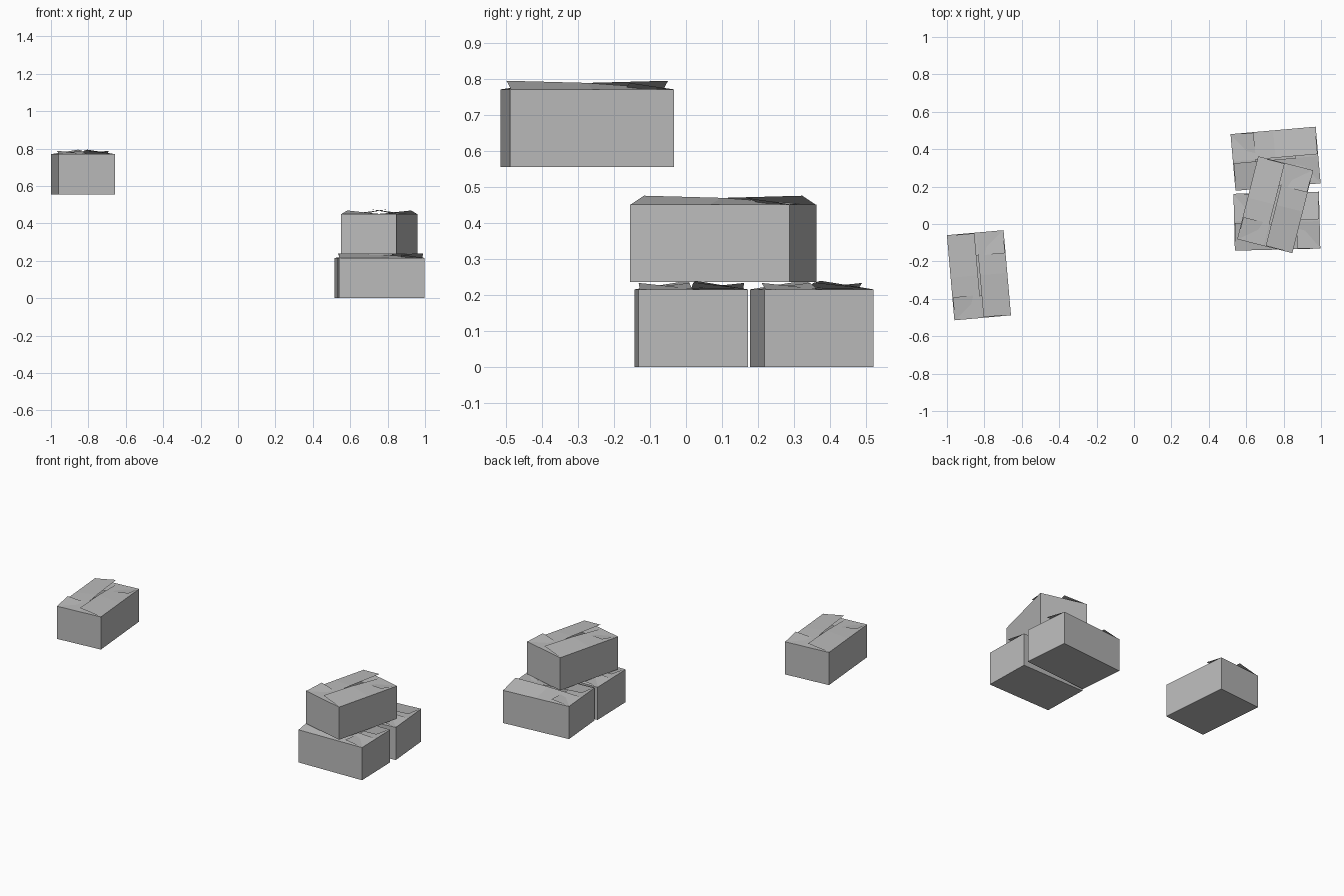
import bpy, bmesh, math
from mathutils import Matrix, Vector

cube = bpy.data.objects.get("Cube")
if cube:
    bpy.data.objects.remove(cube, do_unlink=True)

# One plain grey for all the cartons
grey = bpy.data.materials.new("carton_grey")
grey.use_nodes = True
grey.diffuse_color = (0.5, 0.5, 0.5, 1)
grey.node_tree.nodes["Principled BSDF"].inputs["Base Color"].default_value = (0.5, 0.5, 0.5, 1)

WIDTH, LENGTH, HEIGHT = 0.304, 0.457, 0.215


def add_object(name, bm, place):
    mesh = bpy.data.meshes.new(name)
    bm.to_mesh(mesh)
    bm.free()
    mesh.materials.append(grey)
    obj = bpy.data.objects.new(name, mesh)
    obj.matrix_world = place
    bpy.context.collection.objects.link(obj)


def add_body(name, place):
    """Open-topped carton: four walls and a floor."""
    bm = bmesh.new()
    bmesh.ops.create_cube(bm, size=1)
    bmesh.ops.transform(bm, verts=bm.verts, matrix=Matrix.Translation((0, 0, HEIGHT / 2))
                        @ Matrix.Diagonal((WIDTH, LENGTH, HEIGHT, 1)))
    lid = [f for f in bm.faces if f.normal.z > 0.5]
    bmesh.ops.delete(bm, geom=lid, context='FACES_ONLY')
    add_object(name, bm, place)


def add_flap(name, place, side, hinge_length, offset, reach, lifts):
    """Twisted flap, hinged on one rim; lifts run along its free edge."""
    bm = bmesh.new()
    turn = Matrix.Rotation(math.radians(side), 4, 'Z')
    half = hinge_length / 2 - 0.003
    rows = []
    for t, lift in zip((1, 0, -1), lifts):
        hinge = Vector((t * half, offset, HEIGHT))
        free = Vector((t * half, offset - reach, HEIGHT + lift))
        rows.append([bm.verts.new(turn @ p) for p in (hinge, free)])
    for (a, b), (c, d) in zip(rows, rows[1:]):
        bm.faces.new((a, c, d, b))
    bmesh.ops.recalc_face_normals(bm, faces=bm.faces)
    if sum(f.normal.z for f in bm.faces) < 0:
        bmesh.ops.reverse_faces(bm, faces=bm.faces)
    add_object(name, bm, place)


def add_carton(name, x, y, z, angle):
    place = Matrix.Translation((x, y, z)) @ Matrix.Rotation(math.radians(angle), 4, 'Z')
    add_body(name + "_body", place)
    # Interlocked lid: each flap lies over one neighbour and under the other
    for side, label in ((0, "a"), (180, "b")):
        add_flap(f"{name}_short_flap_{label}", place, side, WIDTH, LENGTH / 2, 0.123,
                 (0.018, 0.002, -0.01))
        add_flap(f"{name}_long_flap_{label}", place, side + 90, LENGTH, WIDTH / 2, 0.147,
                 (0.024, 0.018, 0.002))


# Stack of three cartons and one set apart higher up
add_carton("lower_front_carton", 0.764, 0.015, 0.0, -88.6)
add_carton("lower_back_carton", 0.757, 0.349, 0.0, -85)
add_carton("top_carton", 0.755, 0.103, 0.236, -14.2)
add_carton("raised_carton", -0.829, -0.274, 0.555, 5)
